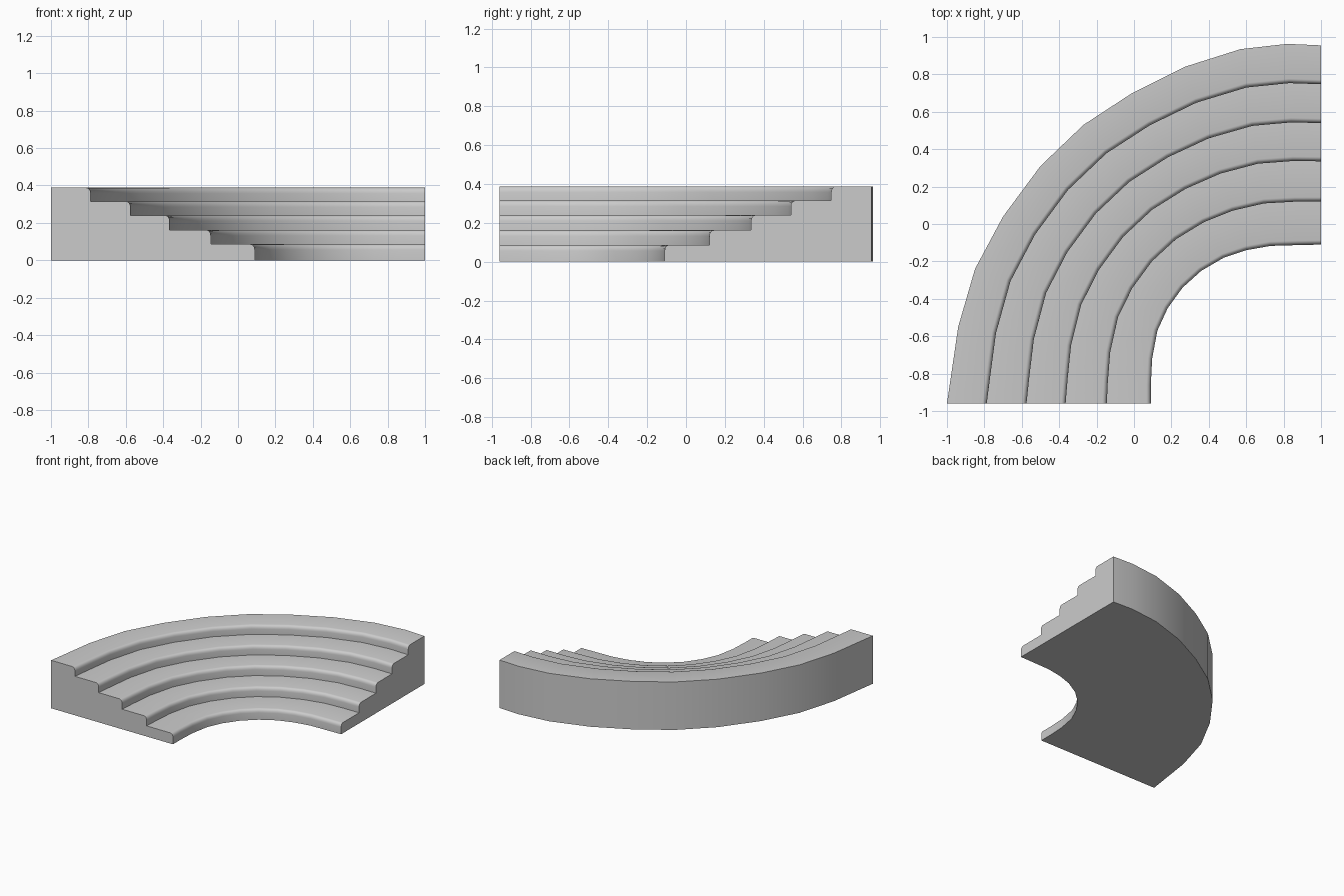
import bpy, bmesh, math
from mathutils import Vector

cube = bpy.data.objects.get("Cube")
if cube:
    bpy.data.objects.remove(cube, do_unlink=True)

# Plan of the sweep: matching points on the back wall and the inner edge
OUTER = [(-1, -.96), (-.975, -.79), (-.94, -.55), (-.85, -.24), (-.7, .04),
         (-.5, .31), (-.27, .53), (-.01, .7), (.27, .84), (.57, .935),
         (.82, .963), (1, .955)]
INNER = [(.09, -.96), (.09, -.86), (.097, -.72), (.125, -.57), (.18, -.45),
         (.26, -.34), (.36, -.25), (.48, -.18), (.6, -.14), (.73, -.117),
         (.87, -.113), (1, -.11)]
RISERS = [.195, .39, .582, .784, 1]
LEVELS = [.388, .315, .24, .162, .086, 0]
ROUND_W, ROUND_H, ROUND_STEPS = .022, .03, 4


def step_profile():
    """Stepped section as (fraction from the back wall, height)."""
    points = [(0, 0), (0, LEVELS[0])]
    for riser, top, below in zip(RISERS, LEVELS, LEVELS[1:]):
        for i in range(ROUND_STEPS + 1):
            a = math.pi / 2 * i / ROUND_STEPS
            points.append((riser - ROUND_W * (1 - math.sin(a)),
                           top - ROUND_H * (1 - math.cos(a))))
        points.append((riser, below))
    return points


# Sweep the section through the plan
bm = bmesh.new()
profile = step_profile()
rings = []
for o, i in zip(OUTER, INNER):
    ring = []
    for f, z in profile:
        p = Vector(o).lerp(Vector(i), f)
        ring.append(bm.verts.new((p.x, p.y, z)))
    rings.append(ring)
n = len(profile)
for a, b in zip(rings, rings[1:]):
    for k in range(n):
        m = (k + 1) % n
        bm.faces.new((a[k], a[m], b[m], b[k]))

# End walls
bm.faces.new(rings[0])
bm.faces.new(rings[-1])
bmesh.ops.recalc_face_normals(bm, faces=bm.faces)

mesh = bpy.data.meshes.new("curved_steps")
bm.to_mesh(mesh)
bm.free()
steps = bpy.data.objects.new("curved_steps", mesh)
bpy.context.collection.objects.link(steps)

# Plain grey stone
stone = bpy.data.materials.new("light_grey")
stone.use_nodes = True
colour = (.6, .6, .6, 1)
stone.diffuse_color = colour
stone.node_tree.nodes["Principled BSDF"].inputs["Base Color"].default_value = colour
mesh.materials.append(stone)

# Smooth curves with crisp step edges
bpy.ops.object.select_all(action="DESELECT")
steps.select_set(True)
bpy.context.view_layer.objects.active = steps
bpy.ops.object.shade_smooth_by_angle(angle=math.radians(35))
